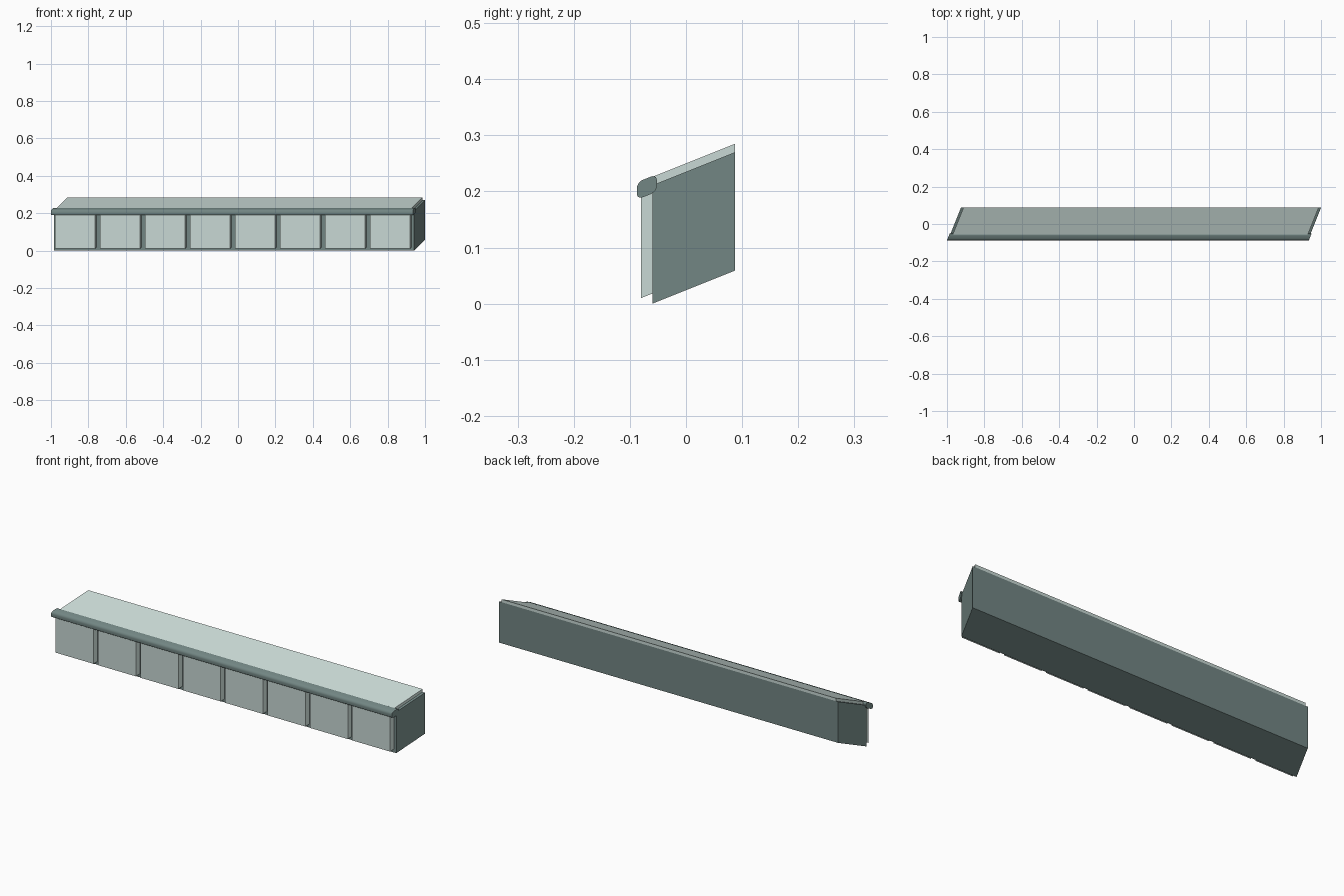
import bpy, bmesh, math
from mathutils import Matrix

if "Cube" in bpy.data.objects:
    bpy.data.objects.remove(bpy.data.objects["Cube"])

# Whole model is an oblique (sheared) row of cabinets: depth pushes x and z by 0.4
K = 0.4
SHEAR = Matrix(((1, K, 0, 0), (0, 1, 0, 0), (0, K, 1, 0), (0, 0, 0, 1)))


def material(name, color):
    m = bpy.data.materials.new(name)
    m.diffuse_color = color
    m.use_nodes = True
    m.node_tree.nodes["Principled BSDF"].inputs["Base Color"].default_value = m.diffuse_color
    return m


LIGHT = material("light_panel", (0.58, 0.69, 0.66, 1))
DARK = material("dark_body", (0.17, 0.24, 0.23, 1))


def finish(name, bm, mat):
    bmesh.ops.transform(bm, matrix=SHEAR, verts=bm.verts)
    bmesh.ops.recalc_face_normals(bm, faces=bm.faces)
    me = bpy.data.meshes.new(name)
    bm.to_mesh(me)
    bm.free()
    me.materials.append(mat)
    ob = bpy.data.objects.new(name, me)
    bpy.context.collection.objects.link(ob)
    return ob


def box(name, x, y, z, mat):
    bm = bmesh.new()
    bmesh.ops.create_cube(bm, size=1)
    for v in bm.verts:
        v.co = [r[0] if c < 0 else r[1] for c, r in zip(v.co, (x, y, z))]
    return finish(name, bm, mat)


# Eight cabinets, each with a flat door
X0, X1, N = -0.96, 0.965, 8
PITCH = (X1 - X0) / N
GAP = 0.0125
for i in range(N):
    a, b = X0 + i * PITCH, X0 + (i + 1) * PITCH
    box(f"cabinet_{i + 1}", (a, b), (-0.06, 0.0875), (0.024, 0.235), DARK)
    box(f"door_{i + 1}", (a + GAP, b - GAP), (-0.08, -0.06), (0.042, 0.223), LIGHT)

# Worktop
box("worktop", (X0 + 0.013, X1 - 0.013), (-0.06, 0.0875), (0.235, 0.25), LIGHT)

# Rounded front edge rail
R = 0.0105
ya, yb, za, zb = -0.0875, -0.052, 0.2205, 0.2515
corners = [(yb - R, zb - R), (ya + R, zb - R), (ya + R, za + R), (yb - R, za + R)]
bm = bmesh.new()
ring = []
for q, (cy, cz) in enumerate(corners):
    for s in range(6):
        t = math.radians(90 * q + 18 * s)
        ring.append(bm.verts.new((X0 - 0.005, cy + R * math.cos(t), cz + R * math.sin(t))))
face = bm.faces.new(ring)
ext = bmesh.ops.extrude_face_region(bm, geom=[face])["geom"]
bmesh.ops.translate(bm, vec=(X1 - X0 + 0.01, 0, 0),
                    verts=[v for v in ext if isinstance(v, bmesh.types.BMVert)])
rail = finish("edge_rail", bm, DARK)
bpy.context.view_layer.objects.active = rail
rail.select_set(True)
bpy.ops.object.shade_smooth_by_angle(angle=math.radians(35))
